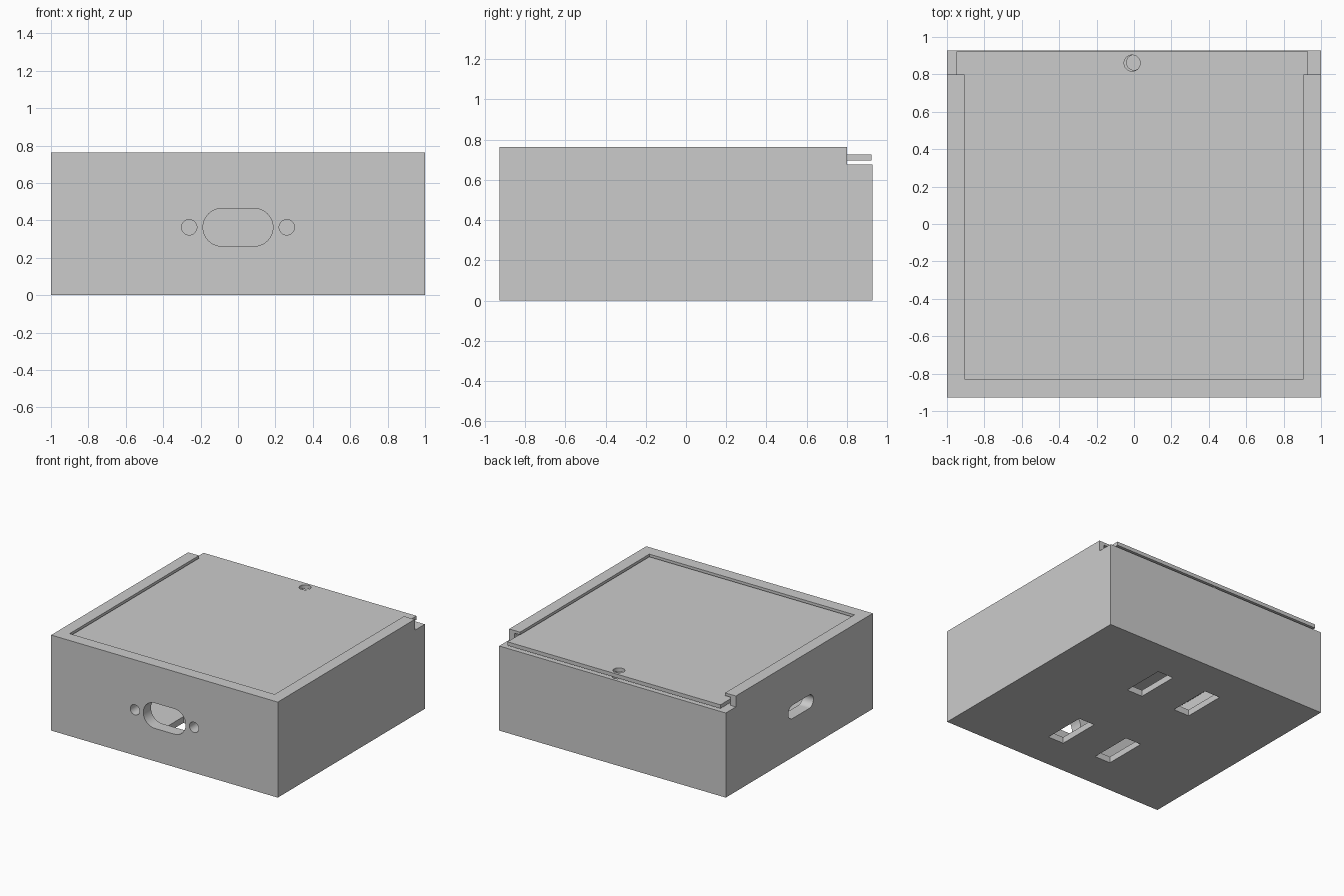
import bpy, bmesh, math
from mathutils import Matrix

if "Cube" in bpy.data.objects:
    bpy.data.objects.remove(bpy.data.objects["Cube"])


def new_object(name, bm):
    bmesh.ops.recalc_face_normals(bm, faces=bm.faces)
    mesh = bpy.data.meshes.new(name)
    bm.to_mesh(mesh)
    bm.free()
    obj = bpy.data.objects.new(name, mesh)
    bpy.context.collection.objects.link(obj)
    return obj


def block(name, x0, x1, y0, y1, z0, z1):
    bm = bmesh.new()
    bmesh.ops.create_cube(bm, size=1)
    for v in bm.verts:
        v.co = ((x0 + x1) / 2 + v.co.x * (x1 - x0),
                (y0 + y1) / 2 + v.co.y * (y1 - y0),
                (z0 + z1) / 2 + v.co.z * (z1 - z0))
    return new_object(name, bm)


def capsule(name, centre, half, r, depth, rotation=Matrix(), n=24):
    """Rounded prism (plain cylinder if half is 0), extruded along local z."""
    bm = bmesh.new()
    verts = []
    for side in (1, -1):
        start = -math.pi / 2 if side == 1 else math.pi / 2
        for i in range(n + (half > 0)):
            a = start + math.pi * i / n
            verts.append(bm.verts.new((side * half + r * math.cos(a),
                                       r * math.sin(a), -depth / 2)))
    face = bm.faces.new(verts)
    ext = bmesh.ops.extrude_face_region(bm, geom=[face])
    top = [g for g in ext["geom"] if isinstance(g, bmesh.types.BMVert)]
    bmesh.ops.translate(bm, verts=top, vec=(0, 0, depth))
    bmesh.ops.transform(bm, verts=bm.verts, matrix=Matrix.Translation(centre) @ rotation)
    return new_object(name, bm)


def cut(obj, cutters):
    for c in cutters:
        c.hide_render = True
        mod = obj.modifiers.new("cut", 'BOOLEAN')
        mod.operation, mod.solver, mod.object = 'DIFFERENCE', 'EXACT', c
        bpy.context.view_layer.objects.active = obj
        bpy.ops.object.modifier_apply(modifier=mod.name)
        bpy.data.objects.remove(c)


def smooth(obj):
    bpy.ops.object.select_all(action='DESELECT')
    obj.select_set(True)
    bpy.context.view_layer.objects.active = obj
    bpy.ops.object.shade_smooth_by_angle(angle=math.radians(30))


TO_FRONT = Matrix.Rotation(math.pi / 2, 4, 'X')                # axis along y
TO_SIDE = Matrix.Rotation(math.pi / 2, 4, 'Z') @ TO_FRONT      # axis along x
PORT_Z = 0.363

# Box body with cavity, lid groove and lowered back wall
box = block("box", -1, 1, -0.927, 0.927, 0, 0.762)
cutters = [
    block("cavity", -0.905, 0.905, -0.83, 0.80, 0.05, 1),
    block("lid_groove", -0.955, 0.955, -0.885, 1.1, 0.675, 0.74),
    block("back_step", -1.1, 1.1, 0.80, 1.1, 0.675, 1),
    # Front port, left cable slot and lock pin hole
    capsule("front_port", (0, -0.9, PORT_Z), 0.086, 0.101, 0.3, TO_FRONT),
    capsule("cable_slot", (-0.95, -0.02, PORT_Z), 0.105, 0.053, 0.3, TO_SIDE),
    capsule("pin_hole", (0, 0.8635, 0.675), 0, 0.04, 0.5),
]
for s in (-1, 1):
    # Screw holes beside the port, and floor vents
    cutters.append(capsule("screw_hole", (s * 0.261, -0.9, PORT_Z), 0, 0.041, 0.3, TO_FRONT))
    for t in (-1, 1):
        x, y = s * 0.222, t * 0.447
        cutters.append(block("vent", x - 0.07, x + 0.07, y - 0.175, y + 0.175, -0.1, 0.1))
cut(box, cutters)
smooth(box)

# Sliding lid, resting loosely in the groove
lid = block("sliding_lid", -0.95, 0.93, -0.88, 0.922, 0.695, 0.725)
cut(lid, [capsule("lid_hole", (-0.01, 0.86, 0.71), 0, 0.043, 0.2)])
smooth(lid)
